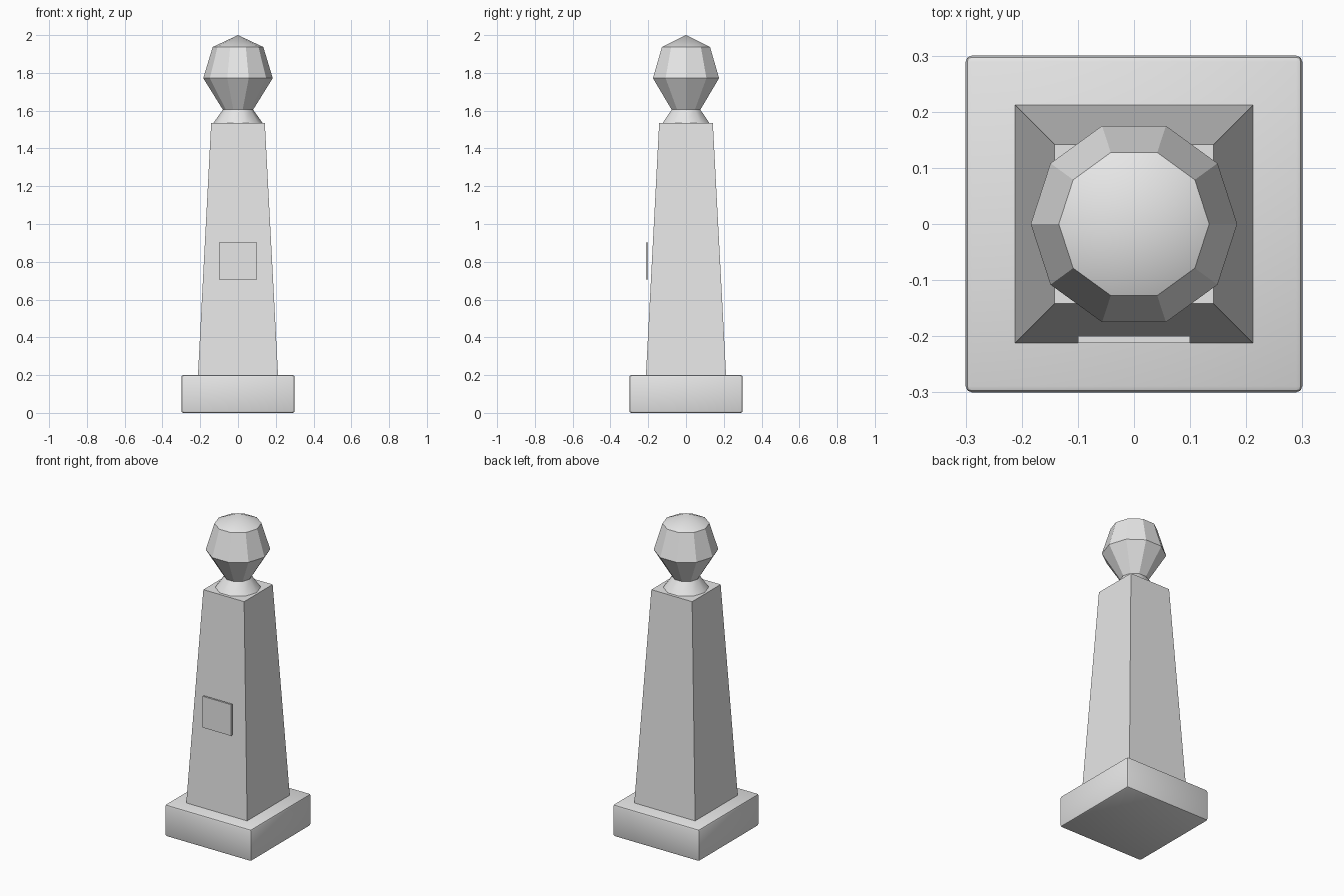
import bpy, bmesh, math

if "Cube" in bpy.data.objects:
    bpy.data.objects.remove(bpy.data.objects["Cube"])

stone = bpy.data.materials.new("grey_stone")
stone.diffuse_color = (0.8, 0.8, 0.8, 1)
stone.use_nodes = True
stone.node_tree.nodes["Principled BSDF"].inputs["Base Color"].default_value = stone.diffuse_color


def finish(name, bm, smooth=False):
    bmesh.ops.recalc_face_normals(bm, faces=bm.faces)
    mesh = bpy.data.meshes.new(name)
    bm.to_mesh(mesh)
    bm.free()
    mesh.materials.append(stone)
    obj = bpy.data.objects.new(name, mesh)
    bpy.context.collection.objects.link(obj)
    if smooth:
        bpy.ops.object.select_all(action='DESELECT')
        obj.select_set(True)
        bpy.context.view_layer.objects.active = obj
        bpy.ops.object.shade_smooth_by_angle(angle=math.radians(30))
    return obj


def box(x, y0, y1, z0, z1, taper=1.0):
    """Box of half width x; the top is scaled by taper."""
    bm = bmesh.new()
    bmesh.ops.create_cube(bm, size=1)
    for v in bm.verts:
        s = taper if v.co.z > 0 else 1.0
        v.co.x = math.copysign(x, v.co.x) * s
        v.co.y = (y1 if v.co.y > 0 else y0) * s
        v.co.z = z1 if v.co.z > 0 else z0
    return bm


# Plinth with softly rounded edges
bm = box(0.3, -0.3, 0.3, 0, 0.2)
bmesh.ops.bevel(bm, geom=bm.edges[:], offset=0.011, segments=2,
                profile=0.5, affect='EDGES')
finish("plinth", bm, smooth=True)

# Tapered square shaft
finish("shaft", box(0.212, -0.212, 0.212, 0.2, 1.535, 0.142 / 0.212))

# Square plaque standing just off the front of the shaft
finish("plaque", box(0.1, -0.212, -0.2, 0.705, 0.902))

# Ten-sided finial: flared collar, neck, faceted ball and shallow cap
SIDES = 10
profile = [(0.13, 1.535), (0.08, 1.605), (0.184, 1.772), (0.134, 1.937)]
bm = bmesh.new()
rings = []
for r, z in profile:
    rings.append([bm.verts.new((r * math.cos(math.tau * i / SIDES),
                                r * math.sin(math.tau * i / SIDES), z))
                  for i in range(SIDES)])
for low, high in zip(rings, rings[1:]):
    for i in range(SIDES):
        j = (i + 1) % SIDES
        bm.faces.new((low[i], low[j], high[j], high[i]))
apex = bm.verts.new((0, 0, 2))
for i in range(SIDES):
    bm.faces.new((rings[-1][i], rings[-1][(i + 1) % SIDES], apex))
bm.faces.new(rings[0][::-1])
finish("finial", bm, smooth=True)
